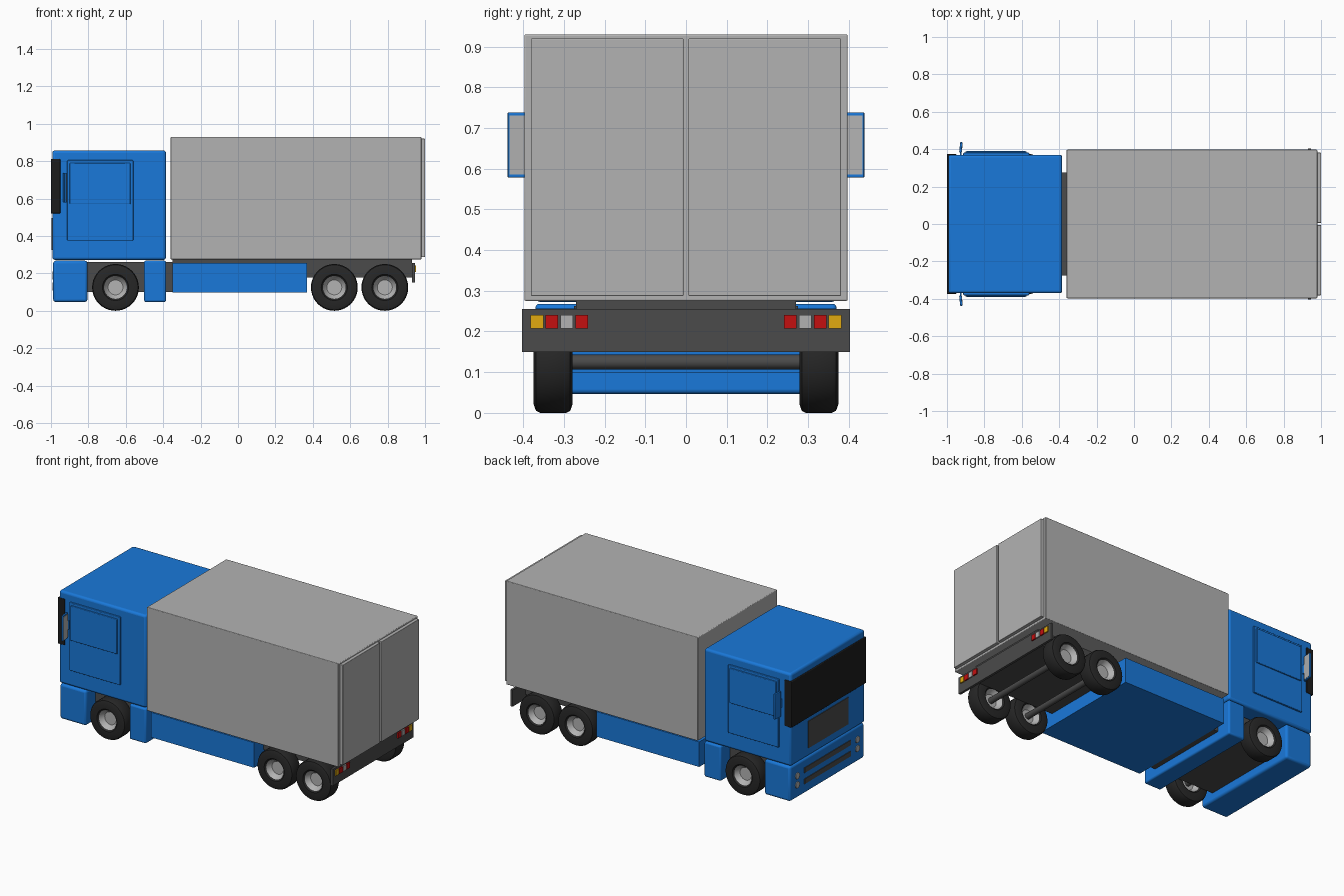
import bpy, bmesh, math
from mathutils import Matrix, Vector

if "Cube" in bpy.data.objects:
    bpy.data.objects.remove(bpy.data.objects["Cube"])


def material(name, r, g, b):
    m = bpy.data.materials.new(name)
    m.diffuse_color = (r, g, b, 1)
    m.use_nodes = True
    m.node_tree.nodes["Principled BSDF"].inputs["Base Color"].default_value = m.diffuse_color
    return m


BLUE = material("blue_paint", 0.01, 0.19, 0.70)
DARK = material("dark_metal", 0.07, 0.07, 0.07)
BLACK = material("black_glass", 0.012, 0.012, 0.012)
RUBBER = material("rubber", 0.02, 0.02, 0.02)
RED = material("red_lens", 0.55, 0.005, 0.005)
AMBER = material("amber_lens", 0.75, 0.4, 0.005)
GREY = material("light_grey", 0.45, 0.45, 0.45)


def finish(name, bm, mat, bevel=0, smooth=False):
    bmesh.ops.recalc_face_normals(bm, faces=bm.faces[:])
    me = bpy.data.meshes.new(name)
    bm.to_mesh(me)
    bm.free()
    ob = bpy.data.objects.new(name, me)
    bpy.context.collection.objects.link(ob)
    if mat:
        me.materials.append(mat)
    if bevel:
        mod = ob.modifiers.new("bevel", "BEVEL")
        mod.width, mod.segments = bevel, 3
    if smooth or bevel:
        bpy.ops.object.select_all(action="DESELECT")
        ob.select_set(True)
        bpy.context.view_layer.objects.active = ob
        bpy.ops.object.shade_smooth_by_angle(angle=math.radians(35))
    return ob


def box(name, x, y, z, mat=None, bevel=0, turn=0):
    """Box from (min, max) ranges, optionally turned about its own z axis."""
    bm = bmesh.new()
    bmesh.ops.create_cube(bm, size=1)
    size = [r[1] - r[0] for r in (x, y, z)]
    mid = Vector([(r[0] + r[1]) / 2 for r in (x, y, z)])
    bm.transform(Matrix.Translation(mid) @ Matrix.Rotation(turn, 4, "Z") @ Matrix.Diagonal((*size, 1)))
    return finish(name, bm, mat, bevel)


def both(s, a, b):
    return (a, b) if s > 0 else (-b, -a)


def lathe(name, profile, center, mat):
    """Spin (radius, offset) points about the y axis."""
    bm = bmesh.new()
    vs = [bm.verts.new((r, o, 0)) for r, o in profile]
    es = [bm.edges.new(p) for p in zip(vs, vs[1:])]
    bmesh.ops.spin(bm, geom=vs + es, cent=(0, 0, 0), axis=(0, 1, 0), angle=math.tau, steps=40)
    bmesh.ops.remove_doubles(bm, verts=bm.verts[:], dist=1e-5)
    bm.transform(Matrix.Translation(center))
    return finish(name, bm, mat, smooth=True)


# Cargo body and rear doors
box("cargo_box", (-0.36, 0.98), (-0.397, 0.397), (0.275, 0.93), GREY, 0.004)
for s, n in ((1, "left"), (-1, "right")):
    box("rear_door_" + n, (0.975, 1.0), both(s, 0.006, 0.381), (0.287, 0.92), GREY, 0.003)

# Chassis
box("front_chassis", (-0.81, -0.34), (-0.275, 0.275), (0.1, 0.262), DARK)
box("rear_chassis", (0.36, 0.935), (-0.275, 0.275), (0.178, 0.255), DARK)
box("subframe", (-0.35, 0.93), (-0.27, 0.27), (0.25, 0.28), DARK)
box("rear_bar", (0.93, 0.945), (-0.403, 0.403), (0.15, 0.255), DARK)
box("side_tank", (-0.35, 0.37), (-0.368, 0.368), (0.098, 0.256), BLUE)

# Cab with lower skirts
box("cab", (-0.993, -0.385), (-0.37, 0.37), (0.272, 0.857), BLUE, 0.014)
box("front_bumper", (-0.988, -0.805), (-0.37, 0.37), (0.047, 0.268), BLUE, 0.014)
box("cab_rear_skirt", (-0.502, -0.385), (-0.37, 0.37), (0.047, 0.268), BLUE, 0.01)

# Windscreen wraps round the cab corners
box("windscreen", (-1.0, -0.95), (-0.374, 0.374), (0.52, 0.812), BLACK, 0.004)
box("front_grille", (-0.997, -0.97), (-0.2, 0.2), (0.325, 0.495), DARK)
for i, z in enumerate((0.125, 0.195)):
    box(f"bumper_slot_{i}", (-0.992, -0.97), (-0.23, 0.23), (z - 0.016, z + 0.016), DARK)

for s, n in ((1, "left"), (-1, "right")):
    # Cab door with raised window frame
    box("cab_door_" + n, (-0.913, -0.56), both(s, 0.36, 0.381), (0.375, 0.805), BLUE, 0.004)
    box("door_window_" + n, (-0.9, -0.575), both(s, 0.37, 0.389), (0.57, 0.79), BLUE, 0.004)

    # Wing mirror: shell, glass and arm
    box("mirror_shell_" + n, (-0.932, -0.92), both(s, 0.382, 0.438), (0.578, 0.738), BLUE, 0.003, -0.1 * s)
    box("mirror_glass_" + n, (-0.922, -0.918), both(s, 0.385, 0.434), (0.585, 0.731), GREY, 0, -0.1 * s)
    box("mirror_arm_" + n, (-0.929, -0.921), both(s, 0.36, 0.4), (0.63, 0.685), BLUE)

    # Headlights
    for i, z in enumerate((0.13, 0.187)):
        bm = bmesh.new()
        bmesh.ops.create_cone(bm, cap_ends=True, segments=24, radius1=0.02, radius2=0.02, depth=0.02)
        bm.transform(Matrix.Translation((-0.983, s * 0.3, z)) @ Matrix.Rotation(math.pi / 2, 4, "Y"))
        finish(f"headlight_{n}_{i}", bm, GREY, smooth=True)

    # Tail lights
    for i, (y, mat) in enumerate(((0.366, AMBER), (0.33, RED), (0.293, GREY), (0.256, RED))):
        box(f"tail_light_{n}_{i}", (0.94, 0.953), both(s, y - 0.0155, y + 0.0155), (0.207, 0.241), mat)

    # Wheels: tyre and dished rim
    half = [(0.06, 0.036), (0.07, 0.0475), (0.105, 0.0475), (0.12, 0.042), (0.125, 0.032)]
    tyre = half + [(r, -o) for r, o in reversed(half)]
    dish = [(0.0, 0.012), (0.04, 0.012), (0.047, 0.018), (0.061, 0.04)]
    rim = dish + [(r, -o) for r, o in reversed(dish)]
    for i, x in enumerate((-0.655, 0.515, 0.785)):
        c = (x, s * 0.3265, 0.125)
        lathe(f"tyre_{n}_{i}", tyre + tyre[:1], c, RUBBER)
        lathe(f"rim_{n}_{i}", rim, c, GREY)

# Axles
for i, x in enumerate((-0.655, 0.515, 0.785)):
    lathe(f"axle_{i}", [(0, -0.32), (0.018, -0.32), (0.018, 0.32), (0, 0.32)], (x, 0, 0.125), DARK)
